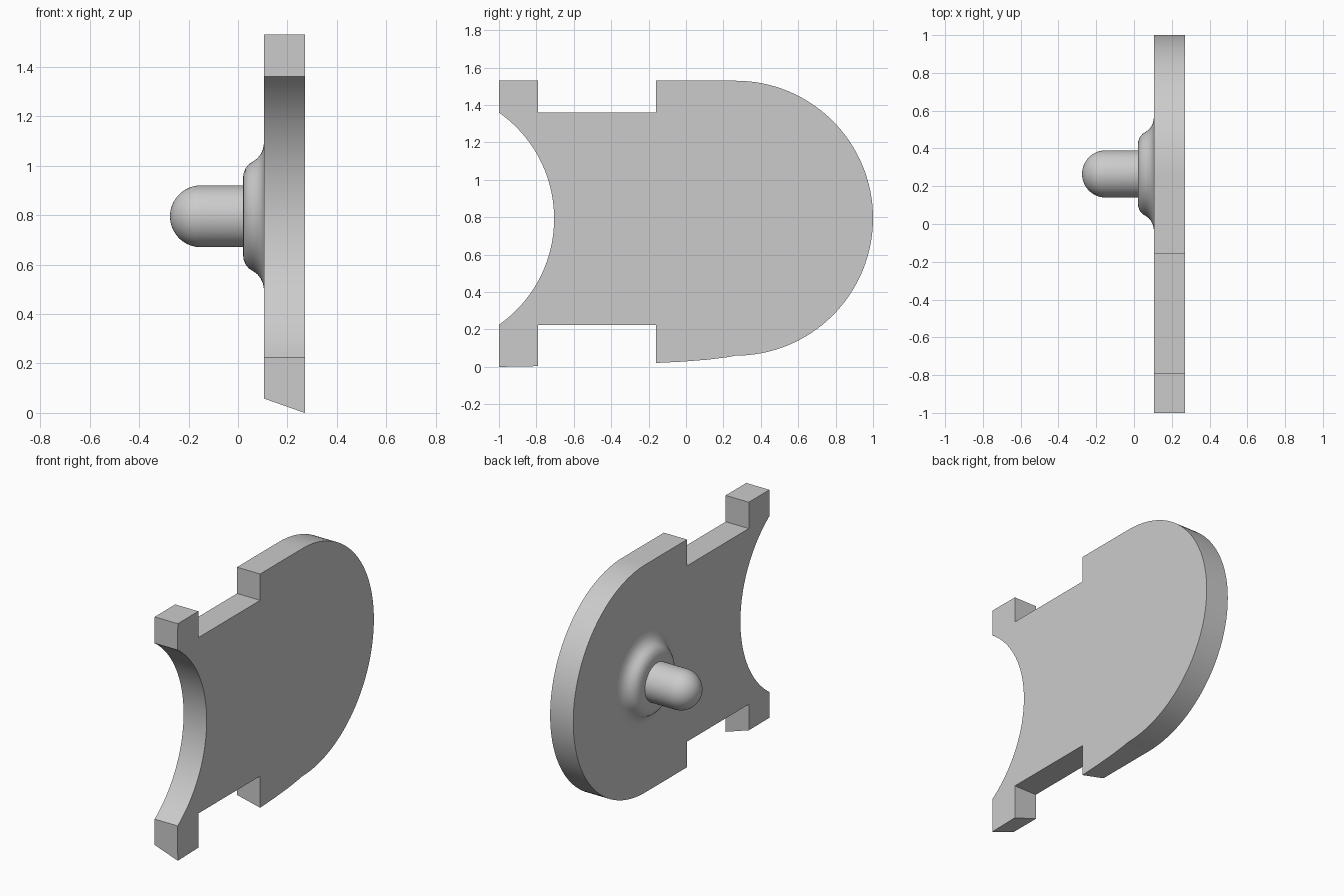
import bpy, bmesh
from math import sin, cos, pi, asin

cube = bpy.data.objects.get("Cube")
if cube:
    bpy.data.objects.remove(cube)

grey = bpy.data.materials.new("plain grey")
grey.use_nodes = True
colour = (0.6, 0.6, 0.6, 1)
grey.diffuse_color = colour
grey.node_tree.nodes["Principled BSDF"].inputs["Base Color"].default_value = colour

INNER, OUTER = 0.105, 0.27        # plate thickness along x
CY, CZ, R = 0.265, 0.795, 0.735   # round end of the plate, also the knob axis
TOP = CZ + R


def finish(bm, name, angle):
    bmesh.ops.recalc_face_normals(bm, faces=bm.faces)
    mesh = bpy.data.meshes.new(name)
    bm.to_mesh(mesh)
    bm.free()
    mesh.materials.append(grey)
    obj = bpy.data.objects.new(name, mesh)
    bpy.context.collection.objects.link(obj)
    bpy.ops.object.select_all(action='DESELECT')
    obj.select_set(True)
    bpy.context.view_layer.objects.active = obj
    bpy.ops.object.shade_smooth_by_angle(angle=angle)
    return obj


def outline(foot, body):
    """Plate outline in y, z; foot and body give the heights of the lower edge."""
    pts = [(-1, foot[0]), (-0.79, foot[1]), (-0.79, 0.225), (-0.16, 0.225)]
    pts += list(zip((-0.16, -0.02, 0.12, 0.23), body))
    # round end
    n = 64
    pts += [(CY + R * cos(a), CZ + R * sin(a))
            for a in (-pi / 2 + pi * i / n for i in range(n + 1))]
    # upper notch and horn
    pts += [(-0.16, TOP), (-0.16, 1.36), (-0.79, 1.36), (-0.79, TOP), (-1, TOP)]
    # hollow end
    r, cy, n = 0.693, -1.398, 40
    half = asin(0.5675 / r)
    pts += [(cy + r * cos(a), 0.7925 + r * sin(a))
            for a in (half - 2 * half * i / n for i in range(n + 1))]
    return pts


# plate with a sloping lower edge
bm = bmesh.new()
inner = outline((0.058, 0.058), (0.06,) * 4)
outer = outline((0, 0.004), (0.021, 0.028, 0.039, 0.053))
loops = [[bm.verts.new((x, y, z)) for y, z in pts]
         for x, pts in ((INNER, inner), (OUTER, outer))]
for loop in loops:
    bm.faces.new(loop)
a, b = loops
for i in range(len(a)):
    j = (i + 1) % len(a)
    bm.faces.new((a[i], a[j], b[j], b[i]))
finish(bm, "plate", 0.5)


def lathe(name, profile, steps=64):
    """Turn an (x, radius) profile around the knob axis."""
    bm = bmesh.new()
    verts = [bm.verts.new((x, CY + r, CZ)) for x, r in profile]
    edges = [bm.edges.new(pair) for pair in zip(verts, verts[1:])]
    bmesh.ops.spin(bm, geom=verts + edges, cent=(0, CY, CZ), axis=(1, 0, 0),
                   angle=2 * pi, steps=steps)
    bmesh.ops.remove_doubles(bm, verts=bm.verts, dist=1e-5)
    finish(bm, name, 0.7)


# flared collar
lathe("collar", [(0.02, 0), (0.02, 0.155), (0.023, 0.175), (0.031, 0.195),
                 (0.045, 0.212), (0.063, 0.223), (0.079, 0.235), (0.092, 0.252),
                 (0.101, 0.272), (INNER, 0.295)])

# round-ended peg
rad, tip = 0.125, -0.15
lathe("peg", [(0.03, rad)] + [(tip - rad * sin(t), rad * cos(t))
                              for t in (pi / 2 * i / 16 for i in range(17))])
